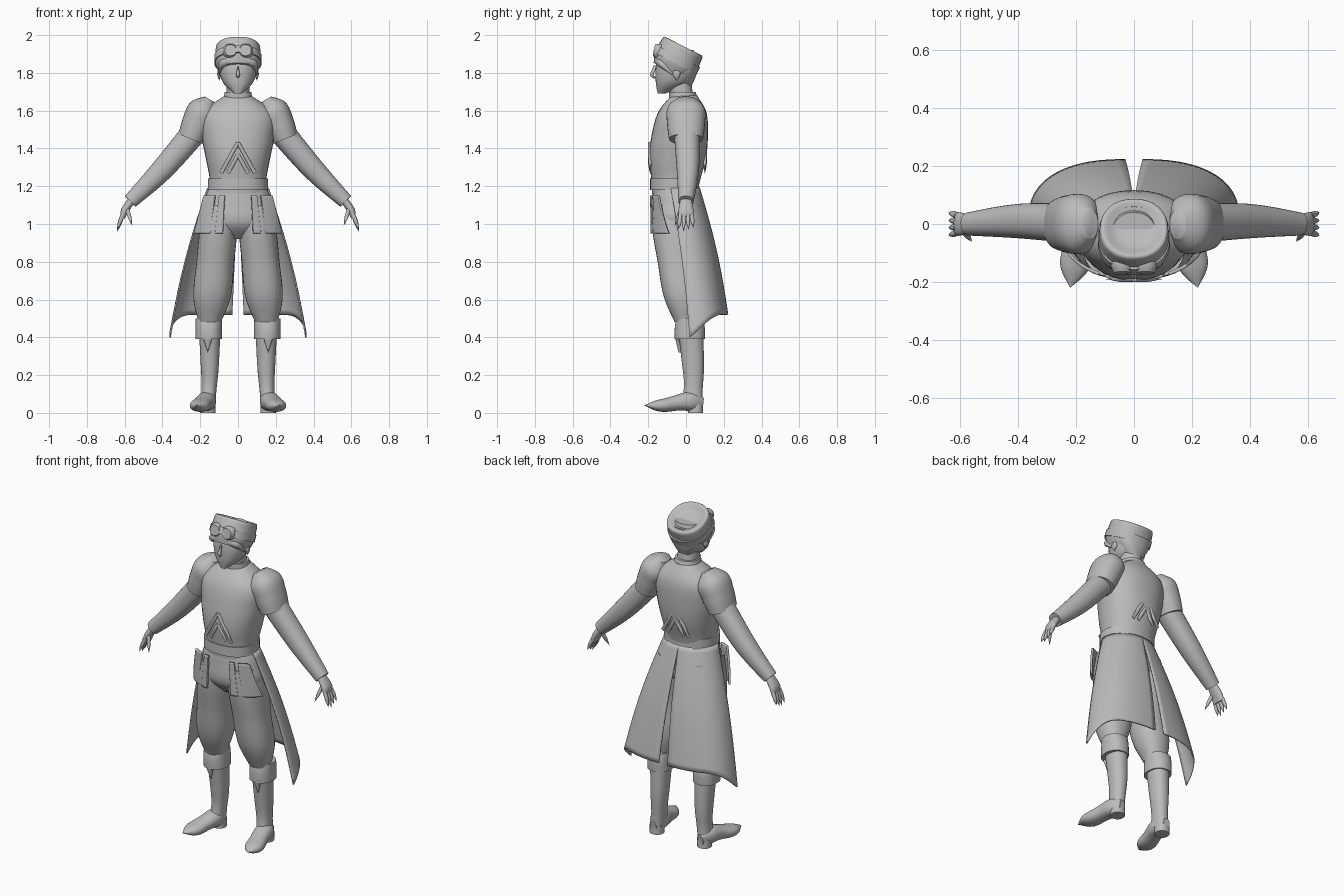
import bpy, bmesh
from math import sin, cos, pi, radians, sqrt
from mathutils import Vector

cube = bpy.data.objects.get("Cube")
if cube:
    bpy.data.objects.remove(cube, do_unlink=True)

grey = bpy.data.materials.new("plain_grey")
grey.use_nodes = True
grey.diffuse_color = (.5, .5, .5, 1)
grey.node_tree.nodes["Principled BSDF"].inputs["Base Color"].default_value = grey.diffuse_color

AROUND, ALONG = 32, 24
LEVEL, SIDEWAYS, FORWARD = None, Vector((1, 0, 0)), Vector((0, 1, 0))


def finish(name, bm, mirror, thickness=0):
    """Turn a bmesh into a smooth shaded object, mirrored across x if asked."""
    bmesh.ops.recalc_face_normals(bm, faces=bm.faces)
    mesh = bpy.data.meshes.new(name)
    bm.to_mesh(mesh)
    bm.free()
    mesh.materials.append(grey)
    part = bpy.data.objects.new(name, mesh)
    bpy.context.collection.objects.link(part)
    bpy.ops.object.select_all(action='DESELECT')
    part.select_set(True)
    bpy.context.view_layer.objects.active = part
    bpy.ops.object.shade_smooth_by_angle(angle=radians(50))
    if thickness:
        solid = part.modifiers.new("thickness", 'SOLIDIFY')
        solid.thickness = thickness
        solid.offset = 0
    if mirror:
        part.modifiers.new("mirror", 'MIRROR')
    return part


def along(values, t):
    """Smooth value at t from 0 to 1 through evenly spaced values; a plain number stays constant."""
    if not isinstance(values, list):
        return values
    last = len(values) - 1
    i = min(int(t * last), last - 1)
    f = t * last - i
    b, c = values[i], values[i + 1]
    into = (c - values[max(i - 1, 0)]) / 2
    out = (values[min(i + 2, last)] - b) / 2
    ease = f * f * (3 - 2 * f)
    return b + (c - b) * ease + into * f * (1 - f) ** 2 - out * f * f * (1 - f)


def soft(value):
    """Slightly squared circle coordinate."""
    return abs(value) ** .9 * (1 if value > 0 else -1)


def skin(bm, rows, closed):
    for near, far in zip(rows, rows[1:]):
        for k in range(len(near) if closed else len(near) - 1):
            j = (k + 1) % len(near)
            bm.faces.new((near[k], near[j], far[j], far[k]))


def loft(name, path, wide, deep, side=LEVEL, mirror=False):
    """Sweep an oval along a path; rings are level unless a side axis is given."""
    bm = bmesh.new()
    path = [Vector(p) for p in path]
    rings = []
    for step in range(ALONG + 1):
        t = step / ALONG
        centre = along(path, t)
        u, v = SIDEWAYS, FORWARD
        if side:
            heading = along(path, min(t + .02, 1)) - along(path, max(t - .02, 0))
            v = heading.cross(side).normalized()
            u = v.cross(heading).normalized()
        u = u * max(along(wide, t), .001)
        v = v * max(along(deep, t), .001)
        angles = [2 * pi * k / AROUND for k in range(AROUND)]
        rings.append([bm.verts.new(centre + u * soft(cos(a)) + v * soft(sin(a))) for a in angles])
    skin(bm, rings, True)
    bm.faces.new(rings[0])
    bm.faces.new(rings[-1])
    return finish(name, bm, mirror)


def sheet(name, point, thickness):
    """Mirrored thin sheet from a function of two parameters running 0 to 1."""
    bm = bmesh.new()
    grid = [[bm.verts.new(point(i / ALONG, j / ALONG)) for j in range(ALONG + 1)]
            for i in range(ALONG + 1)]
    skin(bm, grid, False)
    finish(name, bm, True, thickness)


# Torso, belt, neck and collar
loft("torso", [(0, -.06, 1.16), (0, -.04, 1.4), (0, -.01, 1.68)],
     [.15, .15, .17, .19, .19, .07], [.12, .13, .15, .15, .13, .07])
loft("belt", [(0, -.06, 1.18), (0, -.06, 1.24)], .16, .13)
loft("neck", [(0, -.01, 1.6), (0, -.04, 1.8)], .06, .06)
loft("collar", [(0, -.01, 1.64), (0, -.02, 1.7)], [.08, .07], [.08, .07])

# Inverted V trim, on the chest and on the back
for label, y in (("chest", -.19), ("back", .1)):
    for layer, size in (("outer", 1), ("inner", .6)):
        foot = Vector((.09 * size, y, 1.27))
        peak = Vector((0, y, foot.z + .16 * size))
        loft(label + "_trim_" + layer, [peak, foot], [.01, .01, 0], .01, FORWARD, True)

# Head and hair
loft("head", [(0, -.13, 1.69), (0, -.07, 1.75), (0, -.05, 1.83), (0, -.05, 1.92)],
     [.02, .08, .1, .08], [.02, .09, .11, .09])
loft("nose", [(0, -.16, 1.84), (0, -.18, 1.79), (0, -.16, 1.77)], [0, .01, 0], .01)
loft("hair_back", [(0, 0, 1.73), (0, -.02, 1.9)], [.04, .1, .1], [.03, .07, .08])
loft("ear", [(.1, -.05, 1.76), (.1, -.05, 1.83)], [0, .01, 0], [0, .02, 0], LEVEL, True)
loft("fringe", [(0, -.16, 1.87), (.08, -.13, 1.85), (.1, -.06, 1.78)],
     [.01, .02, 0], [.01, .02, 0], FORWARD, True)

# Tilted cap with a dished crown, its strap and the goggles
crown = [.1, .12, .12, .11, .06, 0]
cap = loft("cap", [(0, 0, z) for z in (-.07, -.02, .04, .08, .06, .06)], crown, crown)
strap = loft("goggle_strap", [(0, 0, -.02), (0, 0, .02)], .125, .13)
for part in (cap, strap):
    part.location = (0, -.05, 1.87)
    part.rotation_euler.x = radians(-27)
loft("goggle_lens", [(.04, -.12, 1.91), (.04, -.17, 1.92)],
     [.04, .04, .03], [.04, .04, .03], SIDEWAYS, True)

# Arms: shoulder cap, sleeve and hand
loft("shoulder_cap", [(.15, 0, 1.66), (.2, 0, 1.57), (.25, 0, 1.45)],
     [.05, .1, .1, .09], [.03, .08, .08, .07], FORWARD, True)
reach = [.07, .06, .04]
loft("sleeve", [(.17, 0, 1.56), (.39, .01, 1.3), (.57, 0, 1.12)], reach, reach, FORWARD, True)
loft("palm", [(.56, 0, 1.13), (.6, 0, 1.07), (.61, 0, 1.03)],
     [.03, .04, .04], [.02, .02, .01], FORWARD, True)
for i, finger in enumerate(("index", "middle", "ring", "little")):
    y = .02 * i - .03
    knuckle = Vector((.61, y, 1.05))
    tip = Vector((.64, y * 1.3, .96 + .01 * abs(i - 1)))
    loft(finger + "_finger", [knuckle, tip], [.01, .01, 0], [.01, .01, 0], FORWARD, True)
loft("thumb", [(.59, -.02, 1.09), (.56, -.06, .99)], [.01, .01, 0], [.01, .01, 0], FORWARD, True)

# Trousers
loft("hips", [(0, -.05, 1.2), (0, -.05, .92)], [.15, .18, .19, .05], [.12, .13, .13, .06])
loft("trouser_leg", [(.09, -.05, 1.1), (.12, -.04, .8), (.15, 0, .48)],
     [.09, .1, .1, .1, .06], [.13, .13, .11, .1, .06], LEVEL, True)


# Straps and flaps hanging over the front of the trousers
def panel(name, inner, outer, flare):
    def point(u, v):
        x = inner + (outer - inner) * u + flare * v * (1 + u) / 2
        return x, -.05 - .14 * sqrt(max(0, 1 - (x / .24) ** 2)), 1.15 - .2 * v
    sheet(name, point, .012)


panel("front_strap", .07, .1, .02)
panel("hip_flap", .12, .18, .05)


# Split coat tails, flaring from the waist and dropping to a point at the front edge
def tail(u, v):
    turn = u * pi / 2
    wrap = turn * 1.1
    waist = Vector((.16 * sin(wrap), .13 * cos(wrap) - .06, 1.19))
    drop = max(0, u - .4) ** 2 / 3
    hem = Vector((.03 + .33 * sin(turn) ** .85, .02 + .2 * abs(cos(turn)) ** .85, .52 - drop))
    spot = waist.lerp(hem, v)
    bulge = .1 * sin(pi * v)
    spot.x += (hem.x - waist.x) * bulge * u
    spot.y += (hem.y - waist.y) * bulge
    return spot


sheet("coat_tail", tail, .008)

# Boots: shaft, turned cuff with a point, foot and heel
loft("boot_shaft", [(.15, .02, .48), (.15, .04, .2), (.16, .03, .04)],
     [.06, .05, .04, .04], [.07, .06, .05, .06], LEVEL, True)
loft("boot_cuff", [(.155, .02, .5), (.155, .02, .39)], .07, [.07, .08, .08], LEVEL, True)
loft("cuff_point", [(.16, -.05, .41), (.16, -.03, .32)], [.03, 0], .01, LEVEL, True)
loft("boot_foot", [(.16, .09, .05), (.17, 0, .06), (.2, -.12, .04), (.22, -.22, .04)],
     [.02, .05, .05, .05, 0], [.03, .05, .04, .03, 0], SIDEWAYS, True)
loft("boot_heel", [(.16, .05, 0), (.16, .05, .05)], .04, .04, LEVEL, True)
